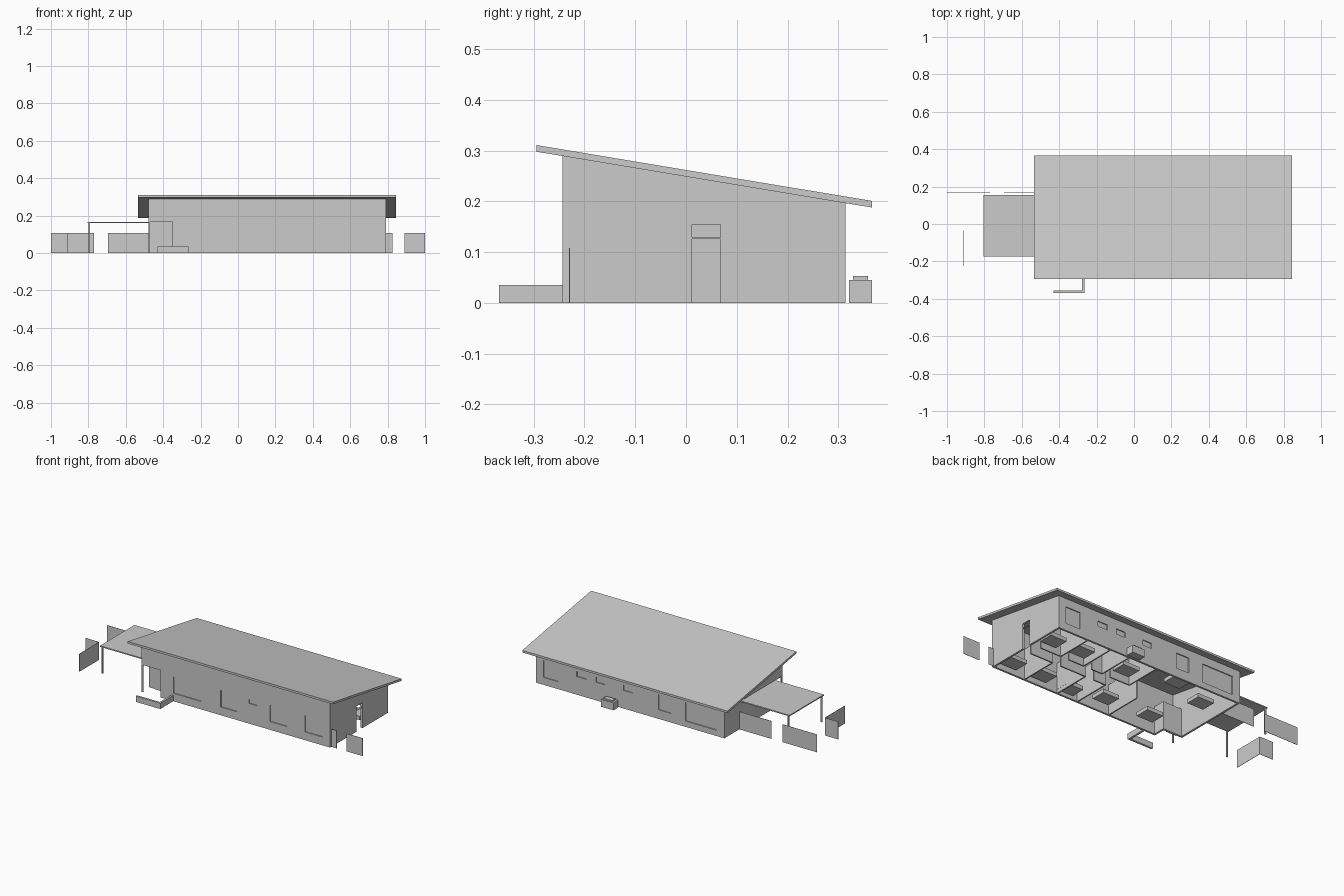
import bpy, bmesh

cube = bpy.data.objects.get("Cube")
if cube:
    bpy.data.objects.remove(cube, do_unlink=True)

grey = bpy.data.materials.new("plain_grey")
grey.use_nodes = True
grey.diffuse_color = (0.6, 0.6, 0.6, 1)
grey.node_tree.nodes["Principled BSDF"].inputs["Base Color"].default_value = (0.6, 0.6, 0.6, 1)


def finish(name, bm):
    bmesh.ops.recalc_face_normals(bm, faces=bm.faces)
    mesh = bpy.data.meshes.new(name)
    bm.to_mesh(mesh)
    bm.free()
    mesh.materials.append(grey)
    obj = bpy.data.objects.new(name, mesh)
    bpy.context.scene.collection.objects.link(obj)
    return obj


def boxes(name, spans):
    """One object from (x0, x1, y0, y1, z0, z1) spans."""
    bm = bmesh.new()
    for x0, x1, y0, y1, z0, z1 in spans:
        for v in bmesh.ops.create_cube(bm, size=1)["verts"]:
            v.co.x = x1 if v.co.x > 0 else x0
            v.co.y = y1 if v.co.y > 0 else y0
            v.co.z = z1 if v.co.z > 0 else z0
    return finish(name, bm)


def profile_prism(name, points, x0, x1):
    """Extrude a (y, z) profile along x."""
    bm = bmesh.new()
    face = bm.faces.new([bm.verts.new((x0, y, z)) for y, z in points])
    moved = bmesh.ops.extrude_face_region(bm, geom=[face])["geom"]
    bmesh.ops.translate(bm, vec=(x1 - x0, 0, 0),
                        verts=[g for g in moved if isinstance(g, bmesh.types.BMVert)])
    return finish(name, bm)


def cut(target, cutter):
    mod = target.modifiers.new("cut", "BOOLEAN")
    mod.object = cutter
    mod.solver = "EXACT"
    bpy.context.view_layer.objects.active = target
    bpy.ops.object.modifier_apply(modifier=mod.name)
    bpy.data.objects.remove(cutter, do_unlink=True)


def roof_z(y):
    return 0.298 - (y + 0.295) * 0.1664


L, R, F, B, T = -0.478, 0.79, -0.243, 0.314, 0.012   # wall limits and thickness
EL, ED, EH = -0.35, -0.17, 0.165                     # entry recess limits

# Sloped roof slab
profile_prism("roof", [(-0.295, 0.298), (0.366, roof_z(0.366)),
                       (0.366, roof_z(0.366) + 0.013), (-0.295, 0.311)], -0.535, 0.845)

# Outer walls, hollow inside
walls = profile_prism("outer_walls", [(F, 0), (B, 0), (B, roof_z(B) + 0.003),
                                      (F, roof_z(F) + 0.003)], L, R)
cut(walls, boxes("hollow", [(L + T, R - T, F + T, B - T, -0.1, 0.5)]))

# Corner entry, windows and side door
front_windows = [(-0.264, -0.08, 0.048, 0.148), (0.054, 0.162, 0.05, 0.15),
                 (0.243, 0.297, 0.123, 0.147), (0.385, 0.5, 0.05, 0.15),
                 (0.62, 0.737, 0.05, 0.15)]
back_windows = [(0.64, 0.74, 0.045, 0.147), (0.45, 0.515, 0.11, 0.142),
                (0.324, 0.385, 0.11, 0.142), (0.14, 0.2, 0.11, 0.142),
                (-0.12, -0.034, 0.055, 0.148), (-0.425, -0.216, 0.035, 0.148)]
D = 0.006
cuts = [(a, b, F - D, F + D, c, d) for a, b, c, d in front_windows]
cuts += [(a, b, B - D, B + D, c, d) for a, b, c, d in back_windows]
cuts += [(R - 0.03, R + 0.03, 0.012, 0.068, -0.02, 0.126),
         (R - 0.03, R + 0.03, 0.012, 0.068, 0.129, 0.155),
         (L - 0.02, EL, F - 0.02, ED, -0.02, EH)]
cut(walls, boxes("openings", cuts))

# Entry recess
boxes("entry_walls", [(L, EL + T, ED, ED + T, 0, EH),
                      (EL, EL + T, F, ED, 0, EH),
                      (L + T, EL + T, F + T, ED + T, EH, EH + 0.004)])
boxes("entry_door", [(-0.44, -0.37, ED - 0.004, ED, 0, 0.135)])
boxes("entry_post", [(L, L + 0.008, F, F + 0.008, 0, EH)])

# Carport
boxes("carport_roof", [(-0.805, L, -0.175, 0.155, 0.16, 0.167)])
boxes("carport_posts", [(-0.798, -0.79, y, y + 0.008, 0, 0.16) for y in (-0.173, 0.145)])

# Fence panels
H, W = 0.108, 0.001
boxes("fences", [(a, b, y - W, y + W, 0, H) for a, b, y in
                 ((-1, -0.77, 0.17), (-0.695, L, 0.17), (-1, -0.91, -0.035),
                  (0.89, 1, -0.23), (R, 0.825, -0.23))]
      + [(-0.91 - W, -0.91 + W, -0.225, -0.035, 0, H)])

# Low garden wall
boxes("garden_wall", [(-0.43, -0.265, -0.368, -0.356, 0, 0.035),
                      (-0.277, -0.265, -0.356, F, 0, 0.035)])

# Outdoor cooling unit
boxes("cooling_unit", [(0.232, 0.317, 0.321, 0.366, 0, 0.045),
                       (0.245, 0.304, 0.329, 0.359, 0.045, 0.053)])

# Inner partitions around a corridor, with door gaps
P, top = 0.004, 0.185
rooms = [(x - P, x + P, F + T, 0, 0, top) for x in (0.57, 0.34, 0.2, -0.02)]
rooms += [(x - P, x + P, 0.08, B - T, 0, top) for x in (0.58, 0.42, 0.29, 0.1)]
for y, ends in ((0, (0.2, 0.34, 0.57, R - T)), (0.08, (0.1, 0.29, 0.42, 0.58, R - T))):
    rooms += [(a, b - 0.055, y - P, y + P, 0, top) for a, b in zip(ends, ends[1:])]
boxes("partitions", rooms)

# Beds and tables raised off the ground
spots = [(0.69, 0.15), (0.7, -0.17), (0.49, -0.17), (0.29, -0.19), (0.08, -0.14),
         (-0.22, -0.13), (-0.34, 0.15), (-0.1, 0.24), (0.5, 0.16), (0.19, 0.16)]
boxes("furniture", [(x - 0.055, x + 0.055, y - 0.045, y + 0.045, 0.022, 0.045)
                    for x, y in spots])
